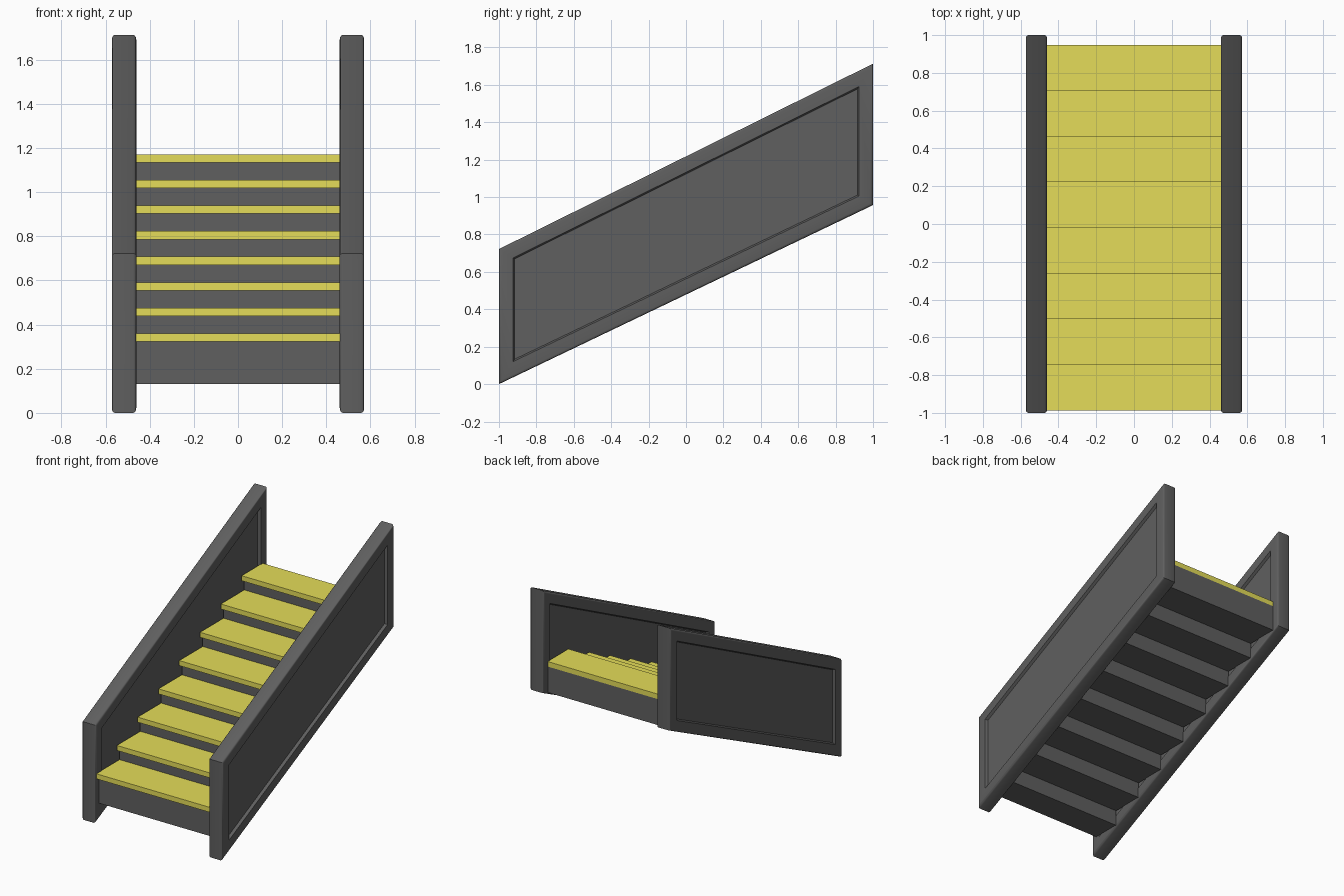
import bpy, bmesh

if "Cube" in bpy.data.objects:
    bpy.data.objects.remove(bpy.data.objects["Cube"])

N, RUN, RISE = 8, 0.242, 0.1159
Y0, Z0 = -0.988, 0.36      # front edge and top of the first tread
HALF = 0.465               # half width between the side panels


def material(name, rgb):
    m = bpy.data.materials.new(name)
    m.diffuse_color = (*rgb, 1)
    m.use_nodes = True
    m.node_tree.nodes["Principled BSDF"].inputs["Base Color"].default_value = m.diffuse_color
    return m


yellow = material("yellow", (0.78, 0.72, 0.10))
grey = material("dark_grey", (0.115, 0.115, 0.115))


def prism(bm, profile, x0, x1):
    """Extrude a (y, z) profile along x."""
    f = bm.faces.new([bm.verts.new((x0, y, z)) for y, z in profile])
    r = bmesh.ops.extrude_face_region(bm, geom=[f])
    vs = [v for v in r["geom"] if isinstance(v, bmesh.types.BMVert)]
    bmesh.ops.translate(bm, verts=vs, vec=(x1 - x0, 0, 0))
    bmesh.ops.recalc_face_normals(bm, faces=bm.faces[:])


def finish(bm, name, mat):
    bmesh.ops.recalc_face_normals(bm, faces=bm.faces[:])
    me = bpy.data.meshes.new(name)
    bm.to_mesh(me)
    bm.free()
    ob = bpy.data.objects.new(name, me)
    bpy.context.collection.objects.link(ob)
    me.materials.append(mat)
    return ob


# Side panels: rounded sloping slabs with a recessed field on both faces
def side_panel(name, x0, x1):
    bm = bmesh.new()
    prism(bm, [(-1, 0), (1, 0.957), (1, 1.713), (-1, 0.722)], x0, x1)
    # round only the rims of the two broad faces
    rims = [e for e in bm.edges if abs(e.verts[0].co.x - e.verts[1].co.x) < 1e-4]
    bmesh.ops.bevel(bm, geom=rims, offset=0.014, segments=3,
                    profile=0.5, affect='EDGES')
    sides = sorted(bm.faces, key=lambda f: f.calc_area())[-2:]
    for f in sides:
        bmesh.ops.inset_region(bm, faces=[f], thickness=0.062,
                               use_even_offset=True)
        bmesh.ops.inset_region(bm, faces=[f], thickness=0.008, depth=-0.02,
                               use_even_offset=True)
    ob = finish(bm, name, grey)
    bpy.context.view_layer.objects.active = ob
    ob.select_set(True)
    bpy.ops.object.shade_smooth_by_angle(angle=0.6)
    ob.select_set(False)


side_panel("left_side_panel", -0.572, -0.461)
side_panel("right_side_panel", 0.461, 0.572)

# Treads: thin yellow boards, each with a small nosing
T, NOSE = 0.037, 0.03
for k in range(N):
    y, z = Y0 + k * RUN, Z0 + k * RISE
    back = y + RUN + (NOSE if k < N - 1 else 0)
    bm = bmesh.new()
    prism(bm, [(y, z - T), (back, z - T), (back, z), (y, z)], -HALF, HALF)
    finish(bm, f"tread_{k + 1}", yellow)

# Riser body: stepped on top and stepped underneath
upper, lower = [], []
for k in range(N):
    y, z = Y0 + k * RUN, Z0 - T + k * RISE
    end = y + RUN + (NOSE if k < N - 1 else 0)
    upper += [(y + NOSE, z), (end, z)]
    low = 0.132 + k * RISE
    lower += [(y + (NOSE if k == 0 else 0), low), (y + RUN, low)]
bm = bmesh.new()
prism(bm, upper + lower[::-1], -HALF, HALF)
finish(bm, "riser_body", grey)
